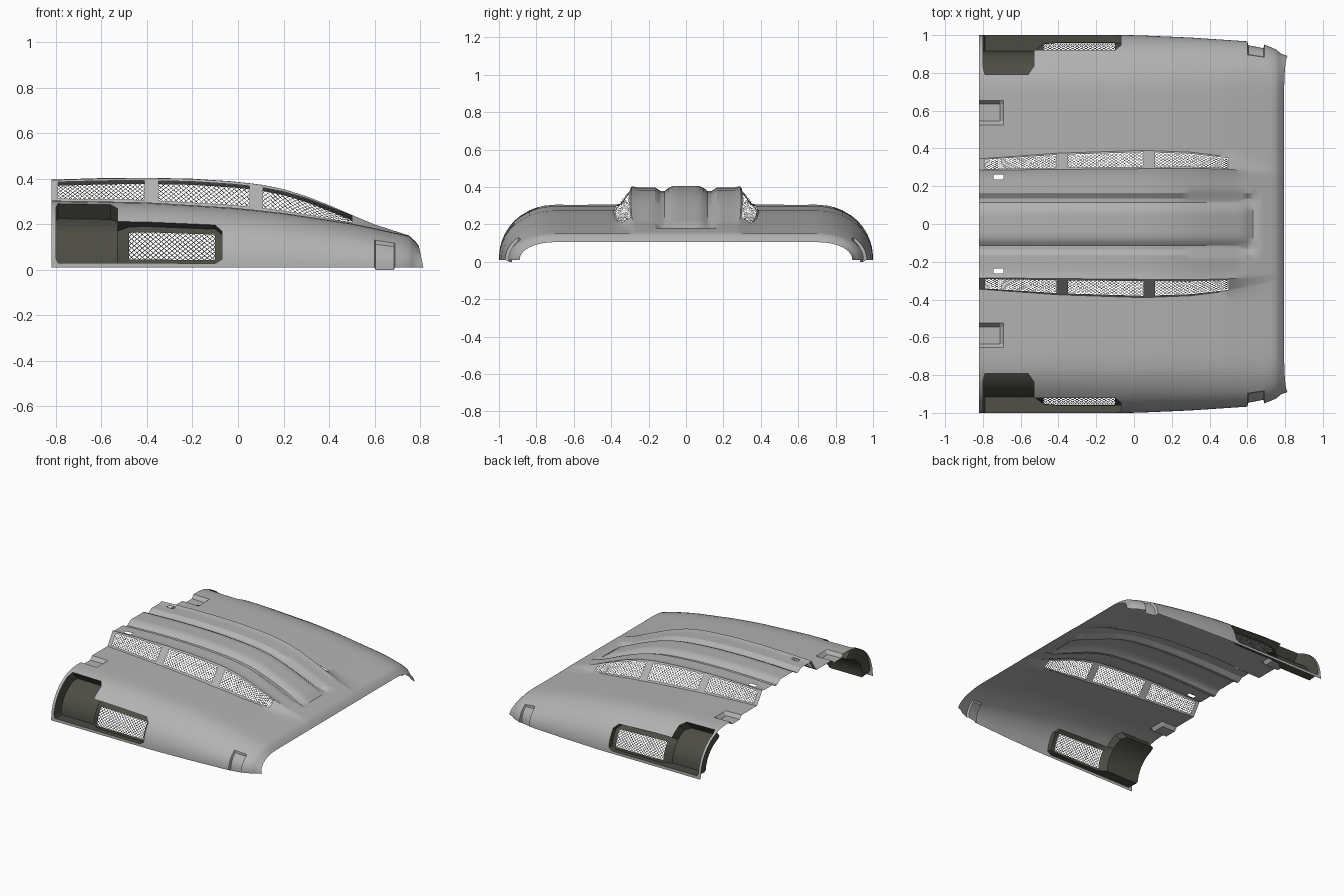
import bpy, bmesh, math
from mathutils import Vector

if "Cube" in bpy.data.objects:
    bpy.data.objects.remove(bpy.data.objects["Cube"])


def material(name, rgb):
    m = bpy.data.materials.new(name)
    m.diffuse_color = (*rgb, 1)
    m.use_nodes = True
    m.node_tree.nodes["Principled BSDF"].inputs["Base Color"].default_value = m.diffuse_color
    return m


PAINT = material("grey_paint", (0.45, 0.45, 0.45))
DARK = material("dark_plastic", (0.075, 0.075, 0.06))
WIRE = material("wire_grey", (0.1, 0.1, 0.1))


def curve(pts):
    def f(x):
        if x <= pts[0][0]:
            return pts[0][1]
        for (a, p), (b, q) in zip(pts, pts[1:]):
            if x <= b:
                return p + (q - p) * (x - a) / (b - a)
        return pts[-1][1]
    return f


# Long profiles of the panel, all against x
top = curve([(-.82, .395), (-.6, .402), (-.4, .404), (-.2, .4), (0, .387), (.1, .375), (.2, .355),
             (.3, .324), (.4, .285), (.5, .242), (.6, .2), (.75, .152), (.775, .132), (.795, .105)])
low = curve([(-.82, .305), (-.4, .297), (0, .272), (.2, .25), (.5, .204), (.6, .183), (.75, .15),
             (.775, .13), (.795, .105)])
half_width = curve([(-.82, 1), (0, 1), (.3, .987), (.6, .967), (.69, .95), (.75, .925), (.8, .885)])
slope_foot = curve([(-.82, .345), (-.4, .375), (.05, .39), (.3, .38), (.5, .355), (.74, .3), (.8, .3)])
slope_head = curve([(-.82, .285), (.3, .295), (.5, .29), (.74, .27), (.8, .27)])
pad_rise = curve([(-.82, .028), (.4, .026), (.59, .022), (.63, 0), (.8, 0)])
trough = curve([(-.82, .026), (.4, .026), (.62, .022), (.66, 0), (.8, 0)])
recess_depth = curve([(-.53, .085), (-.47, .04)])


def slope(x, f):
    """Flank of the raised middle, f=0 at its head and 1 at its foot."""
    a, b = slope_head(x), slope_foot(x)
    return Vector((x, a + (b - a) * f, top(x) + (low(x) - top(x)) * f))


def shoulder(x, c):
    """Rounded edge, c=1 at the flat top and 0 at the skirt hem."""
    s = math.sqrt(max(0, 1 - c ** 2.17))
    bump = .02 * (1 - c) if x > .79 else 0
    return Vector((x + bump, .7 + (half_width(x) - .7) * s, .01 + (low(x) - .01) * c))


def sunk(p, depth):
    d = Vector((p.x, .55, 0)) - p
    return p + d.normalized() * depth


XS = sorted([-.82, -.8, -.77, -.745, -.71, -.69, -.65, -.6, -.56, -.53, -.48, -.41, -.35, -.3, -.25, -.2,
             -.15, -.1, -.07, -.03, .05, .11, .15, .2, .25, .3, .35, .4, .45, .5, .54, .57, .6, .605, .63,
             .66, .685, .69, .72, .75, .765, .78, .795, -.79])
CS = [.985, .955, .9, .8, .7, .6, .47, .34, .24, .14, .07, 0]
MID = [0, .04, .07, .095, .115, .135, .165, .2, .235, .262]
FLANK = [0, .1, .9, 1]
FLAT = [.41, .46, .525, .545, .59, .635, .655, .70]
J_FLANK = len(MID)
J_FLAT = J_FLANK + len(FLANK)
J_SH = J_FLAT + len(FLAT)


def section(x):
    row = []
    for y in MID:   # raised middle with a long pad inside a shallow trough
        if y < .08:
            z = top(x) - trough(x) + pad_rise(x)
        elif y < .1:
            z = top(x) - trough(x) + pad_rise(x) * .6
        elif y < .14:
            z = top(x) - trough(x)
        else:
            z = top(x) - (.006 if x < .6 else 0)
        row.append(Vector((x, y, z)))
    row += [slope(x, f) for f in FLANK]
    for y in FLAT:  # flat wings with hinge dents at the rear
        dent = .025 if (x < -.7 and .53 < y < .65) else 0
        row.append(Vector((x, y, low(x) - dent)))
    for c in CS:    # shoulder and skirt with a bracket pocket near the front
        p = shoulder(x, c)
        if .601 < x < .689 and c <= .6:
            p.y -= .02
            if c == 0:
                p.z = 0
        row.append(p)
    return row


VENTS = [(-.79, -.41), (-.35, .05), (.11, .5)]


def inside(x, a, b):
    return a < x < b


# Hood shell, one half, mirrored across y = 0
bm = bmesh.new()
tag = bm.faces.layers.int.new("opening")
V = [[bm.verts.new(p) for p in section(x)] for x in XS]
recess, body = [], []
for i in range(len(XS) - 1):
    x = (XS[i] + XS[i + 1]) / 2
    for j in range(len(V[0]) - 1):
        if j == J_FLANK + 1 and any(inside(x, *v) for v in VENTS):
            continue                                     # vent openings
        if j == MID.index(.235) and inside(x, -.745, -.69):
            continue                                     # small slots
        a, b, c, d = V[i][j], V[i + 1][j], V[i + 1][j + 1], V[i][j + 1]
        k = j - J_SH                                     # shoulder row
        tall = inside(x, -.8, -.53) and 1 <= k < 10
        long = inside(x, -.53, -.07) and 4 <= k < 10
        if not (tall or long):
            body.append(bm.faces.new((a, b, c, d)))
            continue
        # clipped corners of the side intake
        first, last = k == (1 if tall else 4), k == 9
        left = x < -.79
        right = (tall and x > -.56) or x > -.1
        if (first and left) or (last and x > -.1):
            pair = [bm.faces.new((a, b, d)), bm.faces.new((b, c, d))]
        elif (first and right) or (last and left):
            pair = [bm.faces.new((a, b, c)), bm.faces.new((a, c, d))]
            if first:                                    # keep the lower left half
                pass
            else:
                pass
        else:
            f = bm.faces.new((a, b, c, d))
            recess.append(f)
            if inside(x, -.48, -.1) and 5 <= k < 9:
                f[tag] = 1
            continue
        # row index grows towards the hem: the half touching the hem side is pair[1]
        recess.append(pair[1] if first else pair[0])
        body.append(pair[0] if first else pair[1])

# Side intake: sink the region, colour it dark, open it behind the grille
ext = bmesh.ops.extrude_face_region(bm, geom=recess)
for g in ext["geom"]:
    if isinstance(g, bmesh.types.BMVert):
        g.co = sunk(g.co, recess_depth(g.co.x))
old = [f for f in recess if f.is_valid]
if old:
    bmesh.ops.delete(bm, geom=old, context="FACES")
for f in bm.faces:
    f.material_index = 1
for f in body:
    f.material_index = 0
bmesh.ops.delete(bm, geom=[f for f in bm.faces if f[tag] == 1], context="FACES")


def finish(bm, name, mats, smooth=False):
    me = bpy.data.meshes.new(name)
    bm.to_mesh(me)
    bm.free()
    ob = bpy.data.objects.new(name, me)
    bpy.context.collection.objects.link(ob)
    for m in mats:
        me.materials.append(m)
    if smooth:
        bpy.ops.object.select_all(action="DESELECT")
        ob.select_set(True)
        bpy.context.view_layer.objects.active = ob
        bpy.ops.object.shade_smooth_by_angle(angle=math.radians(32))
    mir = ob.modifiers.new("mirror", "MIRROR")
    mir.use_axis = (False, True, False)
    mir.merge_threshold = .0005
    return ob


finish(bm, "hood_shell", [PAINT, DARK], True)


def wire_mesh(name, fn, nx, ny, w):
    """Diamond lattice of thin flat ribbons over a patch fn(u, v)."""
    bm = bmesh.new()
    for i in range(nx):
        for j in range(ny):
            u0, u1, v0, v1 = i / nx, (i + 1) / nx, j / ny, (j + 1) / ny
            if (i + j) % 2:
                v0, v1 = v1, v0
            a, b = fn(u0, v0), fn(u1, v1)
            n = (fn(u1, v0) - a).cross(fn(u0, v1) - a)
            side = n.cross(b - a).normalized() * w / 2
            bm.faces.new([bm.verts.new(p) for p in (a - side, b - side, b + side, a + side)])
    finish(bm, name, [WIRE])


# Grilles in the three flank vents
for n, (x0, x1) in enumerate(VENTS):
    wire_mesh(f"vent_grille_{n + 1}",
              lambda u, v: slope(x0 + (x1 - x0) * u, .1 + .8 * v) - Vector((0, .003, .003)), 36, 10, .0025)


# Grille at the bottom of the side intake
def intake_patch(u, v):
    return sunk(shoulder(-.48 + .38 * u, .6 - .46 * v), .04)


wire_mesh("intake_grille", intake_patch, 32, 12, .003)
